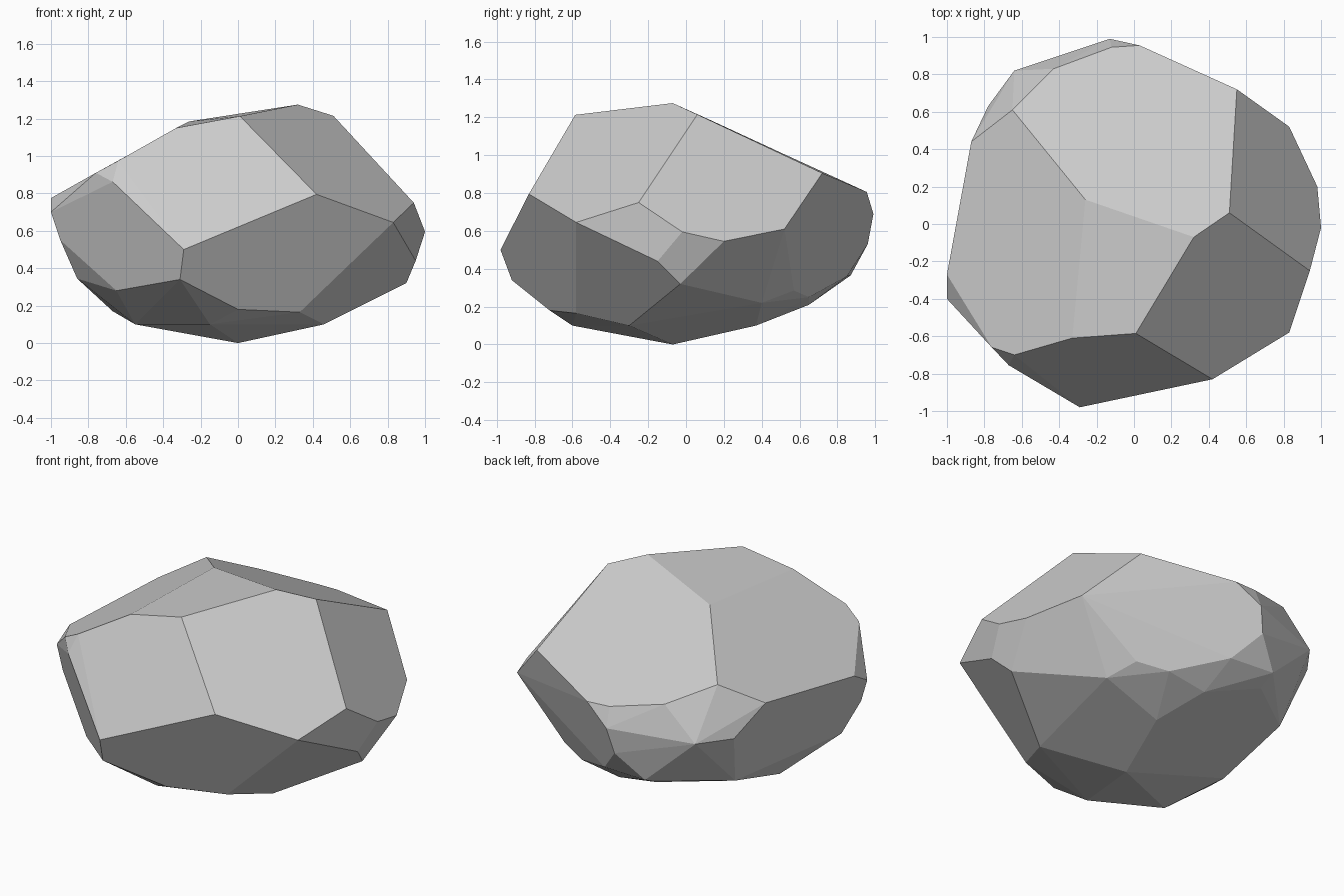
import bpy, bmesh
from math import radians

# Corner points of the cut stone, in three bands
crown = [
    (.32, -.07, 1.275), (.51, .06, 1.215), (.01, -.585, 1.213), (-.33, -.61, 1.15),
    (-.26, .13, 1.185), (-.65, .61, .963), (-.87, .44, .84), (-1, -.27, .775),
    (-.76, -.66, .91), (-.64, -.70, .975), (.55, .72, .905), (.03, .955, .806),
    (-.12, .945, .81), (-.43, .83, .863),
]
girdle = [
    (-1, -.4, .7), (-.67, -.755, .862), (-.29, -.98, .5), (.42, -.83, .795),
    (.83, -.58, .645), (.94, -.25, .75), (1, -.02, .595), (.98, .2, .545),
    (.83, .52, .61), (-.13, .99, .69), (-.64, .82, .66), (-.78, .63, .66),
    (-.167, .96, .53), (.95, -.15, .44), (-.95, -.41, .55),
]
underside = [
    (.46, .57, .285), (.28, .65, .25), (-.02, .85, .36), (.9, -.03, .32),
    (.54, .4, .22), (.14, .37, .1), (.015, .65, .21), (-.32, .87, .365),
    (-.32, .76, .31), (-.69, .49, .315), (-.67, .01, .17), (0, -.07, 0),
    (-.15, -.6, .1), (-.55, -.38, .1), (.46, -.3, .1), (.33, -.58, .165),
    (0, -.72, .18), (-.31, -.92, .34), (-.65, -.6, .28), (-.86, -.34, .345),
]

# Wrap the points in a convex skin and merge nearly flat triangles into facets
bm = bmesh.new()
for co in crown + girdle + underside:
    bm.verts.new(co)
hull = bmesh.ops.convex_hull(bm, input=bm.verts)
loose = [v for v in bm.verts if not v.link_faces]
bmesh.ops.delete(bm, geom=loose, context='VERTS')
bmesh.ops.dissolve_limit(bm, angle_limit=radians(4), verts=bm.verts, edges=bm.edges)
bmesh.ops.recalc_face_normals(bm, faces=bm.faces)

mesh = bpy.data.meshes.new("rock")
bm.to_mesh(mesh)
bm.free()
rock = bpy.data.objects.new("rock", mesh)
bpy.context.collection.objects.link(rock)
